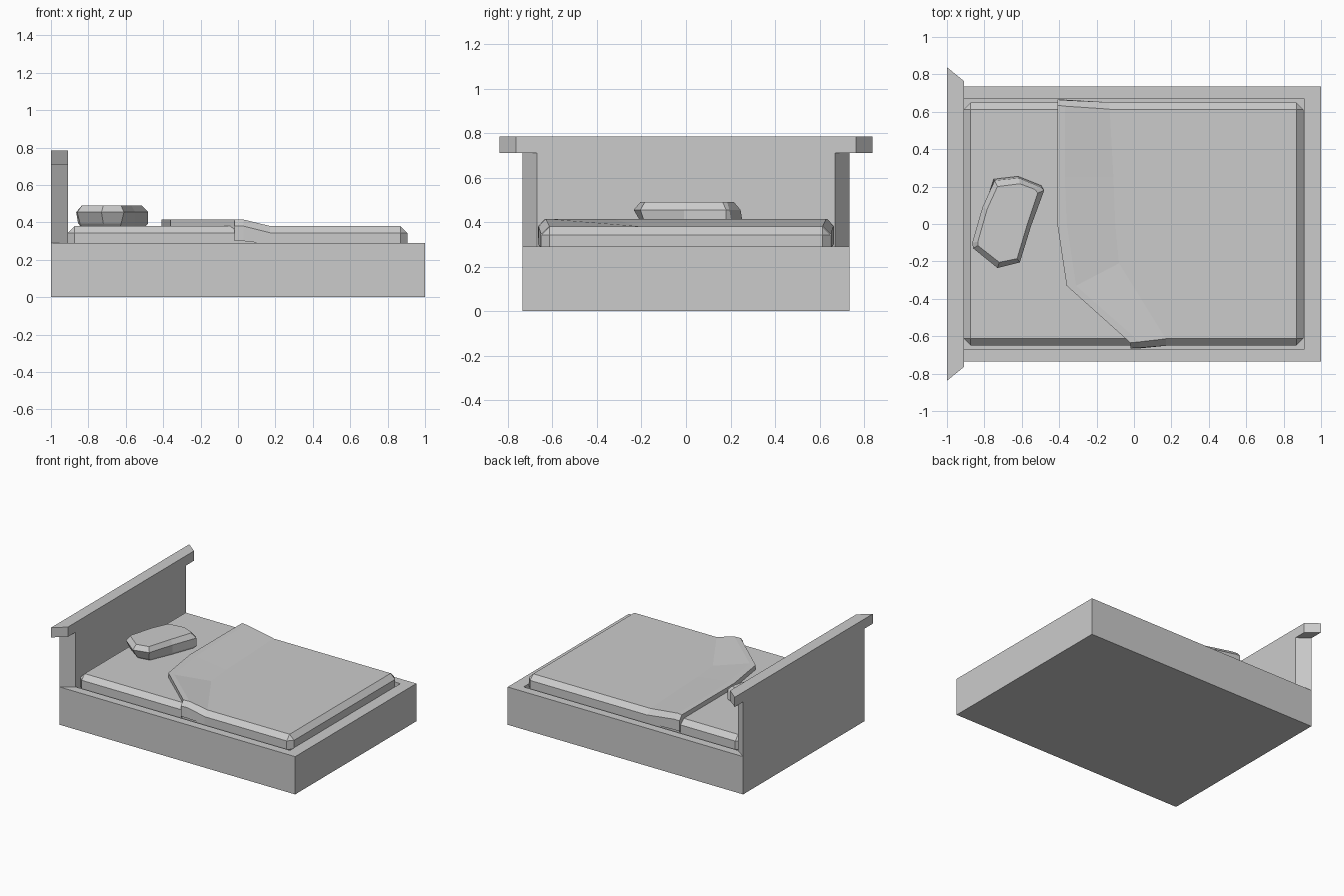
import bpy, bmesh

if "Cube" in bpy.data.objects:
    bpy.data.objects.remove(bpy.data.objects["Cube"])


def make(name, verts, faces, fix=True):
    me = bpy.data.meshes.new(name)
    me.from_pydata(verts, [], faces)
    if fix:
        bm = bmesh.new()
        bm.from_mesh(me)
        bmesh.ops.recalc_face_normals(bm, faces=bm.faces)
        bm.to_mesh(me)
        bm.free()
    ob = bpy.data.objects.new(name, me)
    bpy.context.collection.objects.link(ob)
    return ob


def loft(name, rings):
    """Skin a stack of equal-length rings and cap both ends."""
    n = len(rings[0])
    faces = [(k * n + i, k * n + (i + 1) % n, (k + 1) * n + (i + 1) % n, (k + 1) * n + i)
             for k in range(len(rings) - 1) for i in range(n)]
    faces += [tuple(range(n)), tuple(range((len(rings) - 1) * n, len(rings) * n))]
    return make(name, [p for r in rings for p in r], faces)


def quad(x0, x1, y0, y1, z):
    """Symmetric ring, half-width y0 at x0 and y1 at x1."""
    return [(x0, -y0, z), (x1, -y1, z), (x1, y1, z), (x0, y0, z)]


# Bed base with a shallow recess in its top
loft("bed_base", [quad(-1, 1, .735, .735, 0), quad(-1, 1, .735, .735, .29),
                  quad(-.91, .91, .67, .67, .29), quad(-.91, .91, .67, .67, .24)])

# Tapered headboard and its overhanging cap
loft("headboard", [quad(-1, -.91, .735, .67, z) for z in (.29, .71)])
loft("headboard_cap", [quad(-1, -.91, .838, .765, z) for z in (.71, .785)])

# Mattress with chamfered edges
mattress = loft("mattress", [quad(-.91, .905, .65, .65, z) for z in (.24, .38)])
bev = mattress.modifiers.new("chamfer", "BEVEL")
bev.width = .037
bev.segments = 1

# Folded blanket: tucked edge, raised edge, ridge, and the line where it meets the mattress
inner_y = ((.25, 0, -.33), (.25, 0, -.33), (.25, 0, -.21))
xs = ((-.02, -.36, -.41, -.41, -.41), (.03, -.31, -.36, -.37, -.37), (.17, -.08, -.10, -.11, -.13))
side = (((.665, .30), (.665, .38), (.635, .415)),
        ((.665, .30), (.662, .38), (.63, .415)),
        ((.651, .285), (.651, .345), (.614, .381)))
rows = []
for x, ys, s in zip(xs, inner_y, side):
    row = [(x[0], -y, z) for y, z in s]
    row += [(x[k + 1], ys[2 - k], s[2][1]) for k in range(3)]
    row += [(x[4], y, z) for y, z in reversed(s)]
    rows.append(row)
rows.insert(0, [(x, max(-.63, min(.63, y)), z - .05) for x, y, z in rows[0]])
n = len(rows[0])
make("blanket", [p for r in rows for p in r],
     [(r * n + c, (r + 1) * n + c, (r + 1) * n + c + 1, r * n + c + 1)
      for r in range(3) for c in range(n - 1)], fix=False)

# Pillow: low-poly cushion, turned on the bed
base = [(-.75, .24), (-.62, .255), (-.495, .205), (-.48, .18), (-.55, -.01),
        (-.625, -.185), (-.72, -.20), (-.845, -.11), (-.855, -.09), (-.80, .09)]
belly = [(-.745, .232), (-.615, .245), (-.495, .195), (-.48, .18), (-.55, -.01),
         (-.61, -.205), (-.73, -.235), (-.86, -.13), (-.865, -.10), (-.81, .09)]
crown = [(-.73, .20), (-.61, .215), (-.53, .185), (-.515, .165), (-.57, .0),
         (-.625, -.185), (-.72, -.205), (-.835, -.115), (-.835, -.095), (-.785, .08)]
under = [(x + (-.67 - x) * .08, y * .92) for x, y in base]
loft("pillow", [[(x, y, z) for x, y in ring] for ring, z in
                ((under, .378), (base, .395), (belly, .455), (crown, .49))])
